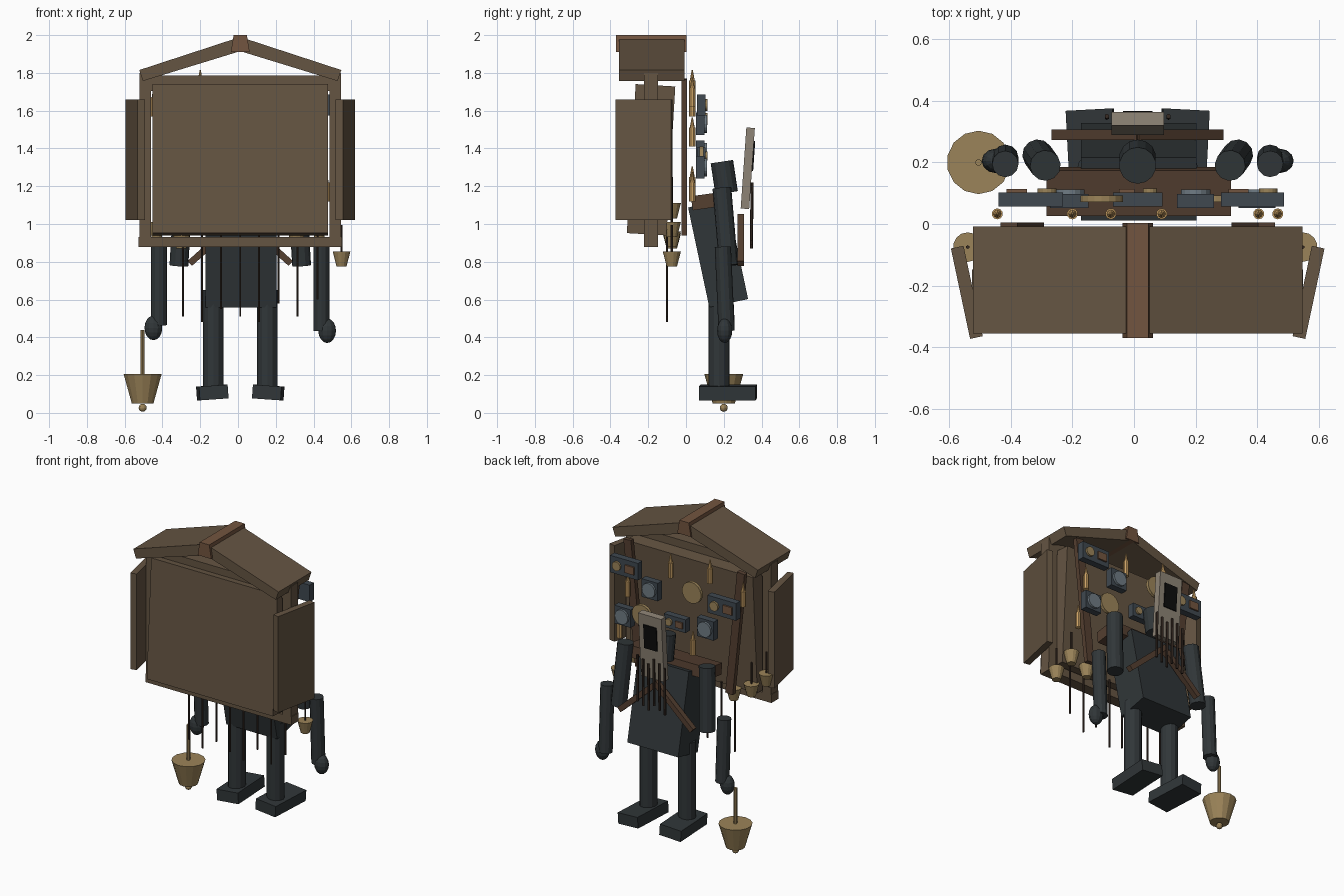
import bpy, bmesh, math
from mathutils import Vector, Matrix, Euler

if "Cube" in bpy.data.objects:
    bpy.data.objects.remove(bpy.data.objects["Cube"])

CX = 0.012  # the figure's own centre line


def mat(name, r, g, b):
    m = bpy.data.materials.new(name)
    m.diffuse_color = (r, g, b, 1)
    m.use_nodes = True
    m.node_tree.nodes["Principled BSDF"].inputs["Base Color"].default_value = m.diffuse_color
    return m


WOOD = mat("wood", 0.13, 0.09, 0.055)
DARKWOOD = mat("dark_wood", 0.09, 0.05, 0.03)
RIDGE = mat("red_wood", 0.17, 0.09, 0.05)
CLOTH = mat("cloth", 0.03, 0.037, 0.04)
METAL = mat("metal", 0.05, 0.065, 0.08)
GLASS = mat("glass", 0.16, 0.2, 0.23)
BRASS = mat("brass", 0.33, 0.23, 0.1)
WAX = mat("wax", 0.6, 0.36, 0.13)
PALE = mat("pale", 0.27, 0.23, 0.18)
BLACK = mat("black", 0.004, 0.004, 0.004)
CORD = mat("cord", 0.04, 0.025, 0.018)


def finish(name, bm, m):
    bmesh.ops.recalc_face_normals(bm, faces=bm.faces)
    me = bpy.data.meshes.new(name)
    bm.to_mesh(me)
    bm.free()
    me.materials.append(m)
    ob = bpy.data.objects.new(name, me)
    bpy.context.collection.objects.link(ob)
    return ob


def box(name, loc, size, m, rot=(0, 0, 0)):
    bm = bmesh.new()
    bmesh.ops.create_cube(bm, size=1)
    r = Euler([math.radians(a) for a in rot]).to_matrix().to_4x4()
    bm.transform(Matrix.Translation(loc) @ r @ Matrix.Diagonal((*size, 1)))
    return finish(name, bm, m)


def tube(name, a, b, r1, r2, m, n=12):
    """Cylinder or cone from point a (radius r1) to point b (radius r2)."""
    a, b = Vector(a), Vector(b)
    bm = bmesh.new()
    bmesh.ops.create_cone(bm, cap_ends=True, segments=n, radius1=r1, radius2=r2, depth=(b - a).length)
    q = (b - a).to_track_quat('Z', 'Y').to_matrix().to_4x4()
    bm.transform(Matrix.Translation((a + b) / 2) @ q)
    return finish(name, bm, m)


def ball(name, loc, size, m, n=12):
    bm = bmesh.new()
    bmesh.ops.create_uvsphere(bm, u_segments=n, v_segments=8, radius=1)
    bm.transform(Matrix.Translation(loc) @ Matrix.Diagonal((*size, 1)))
    return finish(name, bm, m)


def extrude(name, pts, y0, y1, m):
    """XZ profile extruded along y."""
    bm = bmesh.new()
    f = bm.faces.new([bm.verts.new((x, y0, z)) for x, z in pts])
    g = bmesh.ops.extrude_face_region(bm, geom=[f])["geom"]
    bmesh.ops.translate(bm, vec=(0, y1 - y0, 0), verts=[v for v in g if isinstance(v, bmesh.types.BMVert)])
    return finish(name, bm, m)


# cabinet body, rails and ridge
box("cabinet_body", (CX, -0.185, 1.34), (0.93, 0.21, 0.79), WOOD, (-3.4, 0, 0))
box("bottom_rail", (CX, -0.185, 0.905), (1.075, 0.075, 0.055), WOOD)
box("top_rail", (CX, -0.185, 1.745), (0.95, 0.075, 0.08), WOOD)
extrude("roof_ridge", [(CX - 0.05, 1.91), (CX + 0.05, 1.91), (CX + 0.035, 2.0), (CX - 0.035, 2.0)], -0.37, 0.003, RIDGE)

for s, side in ((-1, "left"), (1, "right")):
    # roof slab, corner post, hinged side door, slanted brace
    extrude("roof_" + side, [(CX, 1.99), (CX + s * 0.535, 1.815), (CX + s * 0.515, 1.757), (CX, 1.915)], -0.355, -0.008, WOOD)
    box("post_" + side, (CX + s * 0.503, -0.185, 1.34), (0.062, 0.075, 0.92), WOOD)
    box("side_door_" + side, (CX + s * 0.555, -0.222, 1.34), (0.042, 0.3, 0.64), WOOD, (0, 0, -s * 12))
    box("brace_" + side, (CX + s * 0.375, -0.01, 1.355), (0.055, 0.03, 0.83), DARKWOOD, (0, s * 6, 0))
    # shins, shoes
    box("shoe_" + side, (CX + s * 0.148, 0.222, 0.108), (0.152, 0.3, 0.073), CLOTH, (0, s * 4, -s * 3))
    tube("leg_" + side, (CX + s * 0.143, 0.175, 0.12), (CX + s * 0.143, 0.175, 0.65), 0.055, 0.055, CLOTH)
    # arms and hands
    tube("upper_arm_" + side, (CX + s * 0.3, 0.19, 1.19), (CX + s * 0.325, 0.225, 0.78), 0.05, 0.05, CLOTH)
    lift = 0.03 if s < 0 else 0
    tube("forearm_" + side, (CX + s * 0.43, 0.195, 0.88), (CX + s * 0.43, 0.215, 0.435 + lift), 0.043, 0.043, CLOTH)
    ball("hand_" + side, (CX + s * 0.46, 0.205, 0.435 + lift / 2), (0.047, 0.04, 0.065), CLOTH)
    # crossed chest lath
    box("chest_lath_" + side, (CX + s * 0.13, 0.29, 0.915), (0.37, 0.035, 0.035), DARKWOOD, (0, s * 42, 0))

# torso, shoulder board, head
box("torso", (0.015, 0.17, 0.845), (0.375, 0.21, 0.54), CLOTH, (12, 0, 0))
box("shoulder_board", (0.015, 0.105, 1.12), (0.6, 0.15, 0.075), DARKWOOD, (8, 0, 0))
tube("head", (CX, 0.215, 1.165), (CX, 0.19, 1.33), 0.06, 0.06, CLOTH, 14)

# face plate with dark opening and hanging tassels
box("face_plate", (CX, 0.327, 1.295), (0.17, 0.045, 0.43), PALE, (-4, 0, 0))
box("face_opening", (CX, 0.354, 1.36), (0.095, 0.014, 0.16), BLACK, (-4, 0, 0))
for i in range(6):
    x = CX - 0.1 + i * 0.04
    z = 0.87 + 0.02 * (i % 3)
    tube("tassel", (x, 0.346, z), (x, 0.35, z + 0.31), 0.008, 0.008, CORD, 6)


def bell(x, y, z, r, h):
    """Bell tapering downward: z is the lower rim."""
    tube("bell", (x, y, z), (x, y, z + h), r * 0.57, r, BRASS, 14)


# hand-held bell
bell(-0.505, 0.2, 0.05, 0.103, 0.155)
tube("bell_handle", (-0.505, 0.2, 0.2), (-0.505, 0.2, 0.44), 0.011, 0.011, BRASS, 8)
ball("bell_clapper", (-0.505, 0.2, 0.027), (0.021, 0.021, 0.021), BRASS)

# small bells on cords along the cabinet
for x, z in ((0.548, 0.775), (-0.54, 1.03), (-0.43, 0.93), (-0.3, 0.87), (0.43, 0.93), (0.31, 0.88)):
    bell(x, -0.075, z, 0.048, 0.08)
    tube("bell_cord", (x, -0.075, z + 0.07), (x, -0.075, z + 0.22), 0.006, 0.006, CORD, 6)

# loose hanging cords
for x, z in ((-0.29, 0.51), (-0.19, 0.48), (-0.09, 0.55), (0.012, 0.51), (0.11, 0.48), (0.215, 0.58), (0.315, 0.51), (0.42, 0.6)):
    tube("hanging_cord", (x, -0.1, z), (x, -0.1, 0.95), 0.006, 0.006, CORD, 6)

# candles with flames
for x, z in ((-0.444, 1.57), (-0.2, 1.66), (-0.075, 1.15), (0.09, 1.62), (0.405, 1.41), (0.467, 1.12)):
    tube("candle", (x, 0.033, z), (x, 0.033, z + 0.1), 0.018, 0.018, WAX, 10)
    tube("flame", (x, 0.033, z + 0.095), (x, 0.033, z + 0.155), 0.014, 0.003, WAX, 8)

# two-dial sets
for x, z, w in ((0.385, 1.63, 0.205), (-0.335, 1.555, 0.21), (0.012, 1.36, 0.16)):
    box("dial_set", (x, 0.08, z), (w, 0.045, w * 0.55), METAL)
    tube("dial", (x + w * 0.25, 0.1, z), (x + w * 0.25, 0.115, z), w * 0.15, w * 0.15, BRASS, 14)
    box("dial_window", (x - w * 0.22, 0.105, z), (w * 0.32, 0.016, w * 0.25), RIDGE)

# square sets with a round cone
for x, z, w in ((0.2, 1.53, 0.12), (-0.21, 1.38, 0.125), (0.4, 1.3, 0.12)):
    box("speaker_box", (x, 0.075, z), (w, 0.045, w), METAL)
    tube("speaker_cone", (x, 0.095, z), (x, 0.112, z), w * 0.4, w * 0.4, GLASS, 16)

# brass plates
for x, z in ((-0.105, 1.59), (0.265, 1.34)):
    tube("brass_plate", (x, 0.072, z), (x, 0.092, z), 0.07, 0.07, BRASS, 18)
